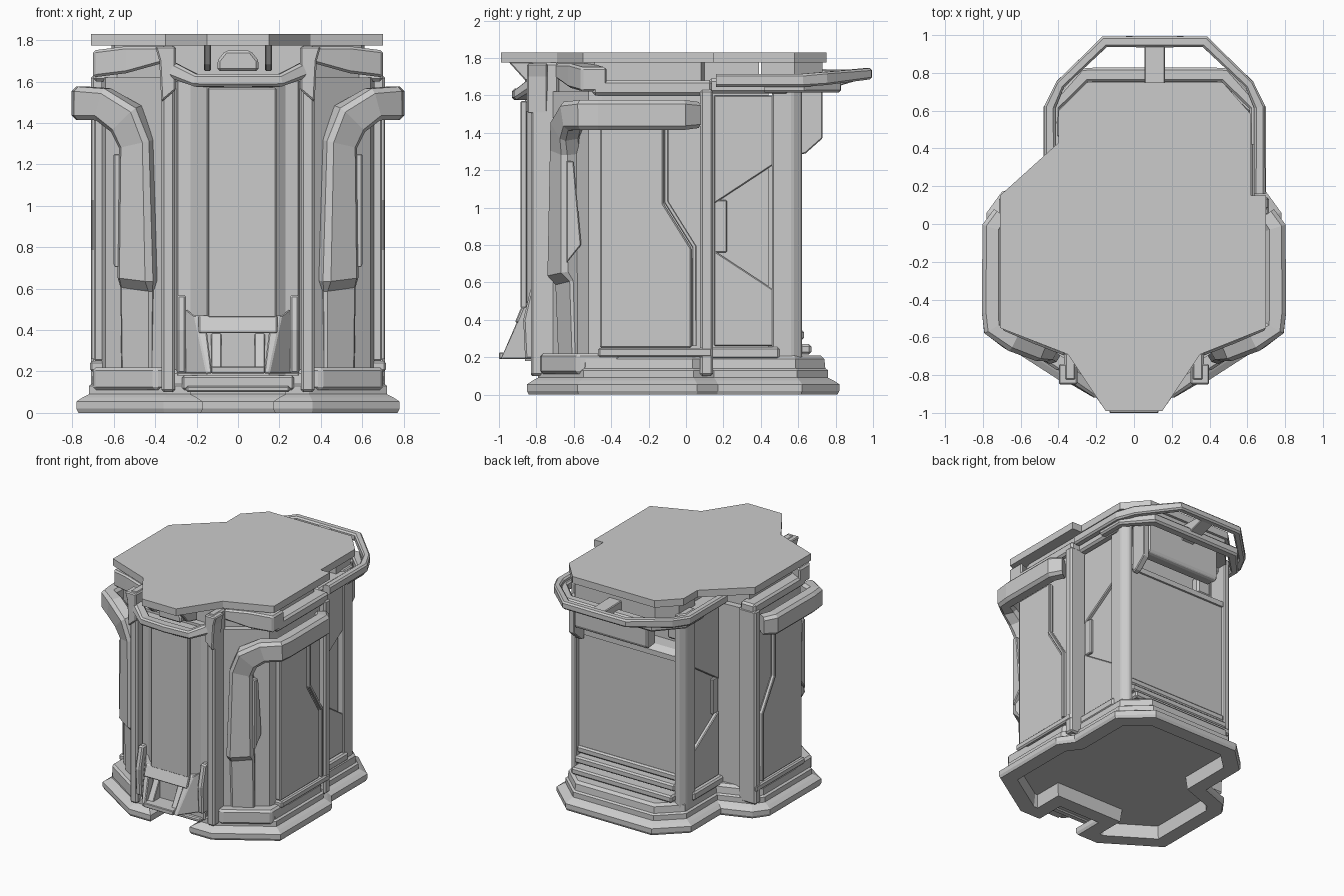
import bpy, bmesh
from mathutils import Vector as V


def finish(name, bm, bevel=0.0, mirror=False, cx=0.0):
    bmesh.ops.recalc_face_normals(bm, faces=bm.faces)
    me = bpy.data.meshes.new(name)
    bm.to_mesh(me)
    bm.free()
    ob = bpy.data.objects.new(name, me)
    ob.location.x = cx
    bpy.context.collection.objects.link(ob)
    if bevel:
        b = ob.modifiers.new("bevel", 'BEVEL')
        b.width, b.segments, b.limit_method = bevel, 1, 'ANGLE'
    if mirror:
        ob.modifiers.new("mirror", 'MIRROR')
    return ob


def skin(bm, rings):
    for a, b in zip(rings, rings[1:]):
        for i in range(len(a)):
            j = (i + 1) % len(a)
            bm.faces.new((a[i], a[j], b[j], b[i]))
    bm.faces.new(rings[0])
    bm.faces.new(rings[-1])


def prism(name, pts, axis, lo, hi, bevel=0.0, mirror=False, cx=0.0):
    """Extrude a 2D outline along one axis."""
    bm = bmesh.new()
    put = {'x': lambda a, b, d: (d, a, b), 'y': lambda a, b, d: (a, d, b),
           'z': lambda a, b, d: (a, b, d)}[axis]
    skin(bm, [[bm.verts.new(put(a, b, d)) for a, b in pts] for d in (lo, hi)])
    return finish(name, bm, bevel, mirror, cx)


def box(name, x, y, z, bevel=0.0, mirror=False, cx=0.0):
    pts = [(x[0], y[0]), (x[1], y[0]), (x[1], y[1]), (x[0], y[1])]
    return prism(name, pts, 'z', z[0], z[1], bevel, mirror, cx)


def inset(pts, d):
    out = []
    for i, p in enumerate(pts):
        p, a, b = V(p), V(pts[i - 1]), V(pts[(i + 1) % len(pts)])
        u, w = (p - a).normalized(), (b - p).normalized()
        n, m = V((-u.y, u.x)), V((-w.y, w.x))
        out.append(p + (n + m) * d / (1 + n.dot(m)))
    return out


def tiers(name, pts, layers):
    """Stack inset copies of an outline: layers of (z, inset)."""
    bm = bmesh.new()
    skin(bm, [[bm.verts.new((p[0], p[1], z)) for p in inset(pts, d)] for z, d in layers])
    return finish(name, bm)


def sweep(name, path, mirror=True, cx=0.0):
    """Chamfered bar; path of (point, outward reference, half depth, half width)."""
    bm = bmesh.new()
    rings = []
    P = [V(p[0]) for p in path]
    for i, (p, ref, h, w) in enumerate(path):
        t0 = (P[i] - P[i - 1]).normalized() if i else V((0, 0, 0))
        t1 = (P[i + 1] - P[i]).normalized() if i + 1 < len(P) else V((0, 0, 0))
        t = (t0 + t1).normalized()
        if abs(p[0]) < 1e-6:  # square the joint on the mirror plane
            t = V((-1, 0, 0))
        a = V(ref)
        a = (a - t * a.dot(t)).normalized()
        b = t.cross(a)
        c = min(h, w) * 0.4
        sec = [(h, w - c), (h - c, w), (c - h, w), (-h, w - c),
               (-h, c - w), (c - h, -w), (h - c, -w), (h, c - w)]
        rings.append([bm.verts.new(P[i] + a * s + b * r) for s, r in sec])
    skin(bm, rings)
    return finish(name, bm, 0, mirror, cx)


# Roof slab
roof = [(-.15, -.99), (.15, -.99), (.35, -.69), (.70, -.55), (.70, .15), (.62, .15),
        (.62, .58), (.47, .75), (-.25, .75), (-.40, .60), (-.40, .43), (-.71, .15),
        (-.71, -.55), (-.35, -.69)]
prism("roof_slab", roof, 'z', 1.775, 1.83)

# Stepped plinth, hollow underneath and notched at the front
foot = [(.17, -.85), (.36, -.85), (.78, -.58), (.78, .06), (.70, .17), (.70, .62),
        (.48, .82), (-.27, .82), (-.48, .62), (-.48, .25), (-.70, .17), (-.78, .06),
        (-.78, -.58), (-.36, -.85), (-.17, -.85), (-.17, -.62), (.17, -.62)]
tiers("plinth", foot, [(.10, .13), (.0, .12), (.0, .01), (.02, 0), (.055, 0), (.075, .03),
                       (.09, .06), (.13, .06), (.14, .075), (.19, .08), (.21, .10)])
box("plinth_front_bridge", (-.27, .27), (-.80, -.55), (.11, .18), .01)
box("plinth_front_strip", (-.25, .25), (-.83, -.78), (.10, .13), .008)
prism("wing_foot_block", [(.31, -.76), (.40, -.78), (.70, -.58), (.70, -.36), (.60, -.30),
                          (.31, -.5)], 'z', .11, .22, .015, True)

# Main body, with a niche high at the back
body = [(.33, -.74), (.64, -.52), (.66, -.45), (.66, .12), (.57, .14), (.57, .44),
        (-.37, .44), (-.37, .14), (-.66, .12), (-.66, -.45), (-.64, -.52), (-.33, -.74)]
prism("body_core", body, 'z', .15, 1.62)
prism("body_neck", inset(body, .05), 'z', 1.6, 1.78)

# Front faceted column, its posts and cornice
prism("front_column", [(-.31, -.70), (-.29, -.78), (-.23, -.79), (-.15, -.86), (.15, -.86),
                       (.23, -.79), (.29, -.78), (.31, -.70)], 'z', .18, 1.60)
box("front_panel", (-.145, .185), (-.885, -.85), (.46, 1.57), .006)
box("front_post", (.305, .37), (-.83, -.68), (.10, 1.775), .012, True)
prism("front_post_cap", [(.30, 1.77), (.40, 1.77), (.38, 1.70), (.37, 1.50), (.30, 1.56)],
      'y', -.85, -.74, .008, True)
sweep("front_cornice", [((.33, -.80, 1.66), (0, -1, 0), .04, .04),
                        ((.20, -.88, 1.605), (0, -1, 0), .04, .03),
                        ((0, -.89, 1.605), (0, -1, 0), .04, .03)])
prism("roof_front_gusset", [(-.95, 1.78), (-.74, 1.78), (-.74, 1.65), (-.86, 1.68)],
      'x', .13, .165, .006, True)
prism("front_lamp", [(-.10, 1.65), (.10, 1.65), (.10, 1.70), (.06, 1.75), (-.06, 1.75),
                     (-.10, 1.70)], 'y', -.86, -.72, .012)

# Flared skirt: sloped facets either side of an open pocket
bm = bmesh.new()
skin(bm, [[bm.verts.new(p) for p in ring] for ring in (
    ((.125, -.99, .19), (.16, -.87, .47), (.16, -.78, .47), (.125, -.78, .19)),
    ((.15, -.99, .19), (.21, -.86, .47), (.21, -.77, .47), (.15, -.77, .19)),
    ((.29, -.79, .19), (.25, -.80, .50), (.25, -.75, .50), (.29, -.75, .19)))])
finish("skirt_cheek", bm, .006, True)
prism("skirt_buttress", [(-.86, .19), (-.87, .40), (-.83, .57), (-.74, .57), (-.74, .19)],
      'x', .25, .295, .01, True)
prism("skirt_brow", [(-.915, .385), (-.88, .47), (-.80, .47), (-.80, .385)], 'x', -.19, .19, .006)
box("skirt_sill", (-.13, .13), (-1.0, -.78), (.19, .225), .005)
prism("skirt_pocket_wedge", [(-.95, .22), (-.86, .385), (-.80, .385), (-.80, .22)],
      'x', .08, .13, .004, True)

# Wing side: raised panel, frame, rails
prism("wing_side_panel", [(-.46, .25), (.03, .25), (.03, .78), (-.12, 1.02), (-.12, 1.44),
                          (-.46, 1.44)], 'x', .64, .695, .008, True)
sweep("wing_panel_trim", [((.695, .045, .26), (1, 0, 0), .015, .012),
                          ((.695, .045, .79), (1, 0, 0), .015, .012),
                          ((.695, -.105, 1.03), (1, 0, 0), .015, .012),
                          ((.695, -.105, 1.42), (1, 0, 0), .015, .012)])
box("wing_rear_post", (.56, .71), (.075, .145), (.10, 1.63), .012, True)
box("wing_lower_rail", (.60, .715), (-.47, .14), (.20, .25), .01, True)
box("wing_upper_rail", (.57, .70), (-.50, .14), (1.60, 1.68), .015, True)
# Roof bracket, tapering inward and following the wing's chamfer
bm = bmesh.new()
skin(bm, [[bm.verts.new(p) for p in ring] for ring in (
    ((.36, -.70, 1.69), (.36, -.70, 1.77), (.36, -.58, 1.77), (.36, -.58, 1.69)),
    ((.54, -.63, 1.64), (.54, -.63, 1.77), (.54, -.50, 1.77), (.54, -.50, 1.64)),
    ((.70, -.56, 1.62), (.70, -.56, 1.75), (.70, -.42, 1.75), (.70, -.42, 1.62)))])
finish("wing_bracket", bm, .012, True)

# Guard arm: leg, outward elbow, then rail along the side
f, s = (.5, -.86, 0), (1, 0, 0)
sweep("guard_arm", [((.48, -.62, .20), f, .03, .085), ((.48, -.63, .60), f, .035, .09),
                    ((.475, -.645, .65), f, .07, .10), ((.485, -.645, 1.30), f, .06, .085),
                    ((.54, -.645, 1.42), f, .06, .09),
                    ((.65, -.61, 1.49), f, .06, .08),
                    ((.745, -.55, 1.495), (.85, -.5, 0), .055, .08),
                    ((.75, -.47, 1.495), s, .055, .08), ((.75, -.02, 1.495), s, .055, .08),
                    ((.70, .05, 1.495), s, .05, .07)])
prism("guard_arm_fin", [(-.64, .70), (-.56, .80), (-.60, 1.25), (-.64, 1.25)],
      'x', .54, .60, .006, True)

# Rear section (offset to one side): side plates, posts, back panel
C = .10
prism("rear_side_upper_plate", [(.15, 1.02), (.47, 1.23), (.47, 1.60), (.15, 1.60)],
      'x', .45, .495, .006, True, C)
prism("rear_side_lower_plate", [(.15, .26), (.47, .26), (.47, .56), (.15, .77)],
      'x', .45, .495, .006, True, C)
box("rear_side_latch", (.45, .49), (.15, .22), (.76, 1.04), .006, True, C)
prism("rear_corner_post", [(.43, .46), (.505, .46), (.505, .57), (.47, .62), (.43, .62)],
      'z', .15, 1.70, .008, True, C)
box("rear_lower_rail", (.40, .52), (.12, .50), (.19, .255), .012, True, C)
box("rear_upper_rail", (.40, .53), (.12, .55), (1.61, 1.69), .015, True, C)
box("back_panel", (-.44, .44), (.42, .585), (.40, 1.32), .006, False, C)
prism("back_panel_top_lip", [(.42, 1.31), (.60, 1.31), (.60, 1.35), (.55, 1.38), (.42, 1.38)],
      'x', -.44, .44, 0, False, C)
for i, (z, y) in enumerate(((.36, .60), (.29, .63), (.215, .67))):
    box(f"back_step_{i + 1}", (-.44, .44), (.42, y), (z, z + .055), .012, False, C)
prism("back_hood", [(.62, 1.42), (.71, 1.41), (.73, 1.43), (.73, 1.66), (.62, 1.66)],
      'x', -.27, .37, .01, False, C)
prism("back_hood_cheek", [(.60, 1.28), (.64, 1.29), (.73, 1.37), (.73, 1.66), (.60, 1.66)],
      'x', .37, .42, .006, False, C)
box("niche_fitting", (-.40, -.28), (.40, .50), (1.42, 1.56), .015, False, C)
prism("rear_ceiling", [(-.46, .40), (.48, .40), (.48, .58), (.36, .73), (-.34, .73),
                       (-.46, .60)], 'z', 1.65, 1.78, 0, False, C)

# Rear canopy rim, inner band and bracket
up = (0, 0, 1)
sweep("canopy_rim", [((.555, .16, 1.68), up, .035, .03), ((.555, .62, 1.68), up, .035, .03),
                     ((.50, .74, 1.69), up, .035, .025), ((.265, .965, 1.715), up, .03, .03),
                     ((0, .965, 1.715), up, .03, .03)], True, .11)
sweep("canopy_inner_band", [((.53, .42, 1.65), up, .035, .03), ((.53, .62, 1.65), up, .035, .03),
                            ((.37, .79, 1.65), up, .035, .04), ((0, .79, 1.65), up, .035, .04)],
      True, .11)
prism("canopy_bracket", [(.72, 1.62), (.95, 1.69), (.96, 1.735), (.72, 1.74)],
      'x', -.055, .055, .006, False, .11)
